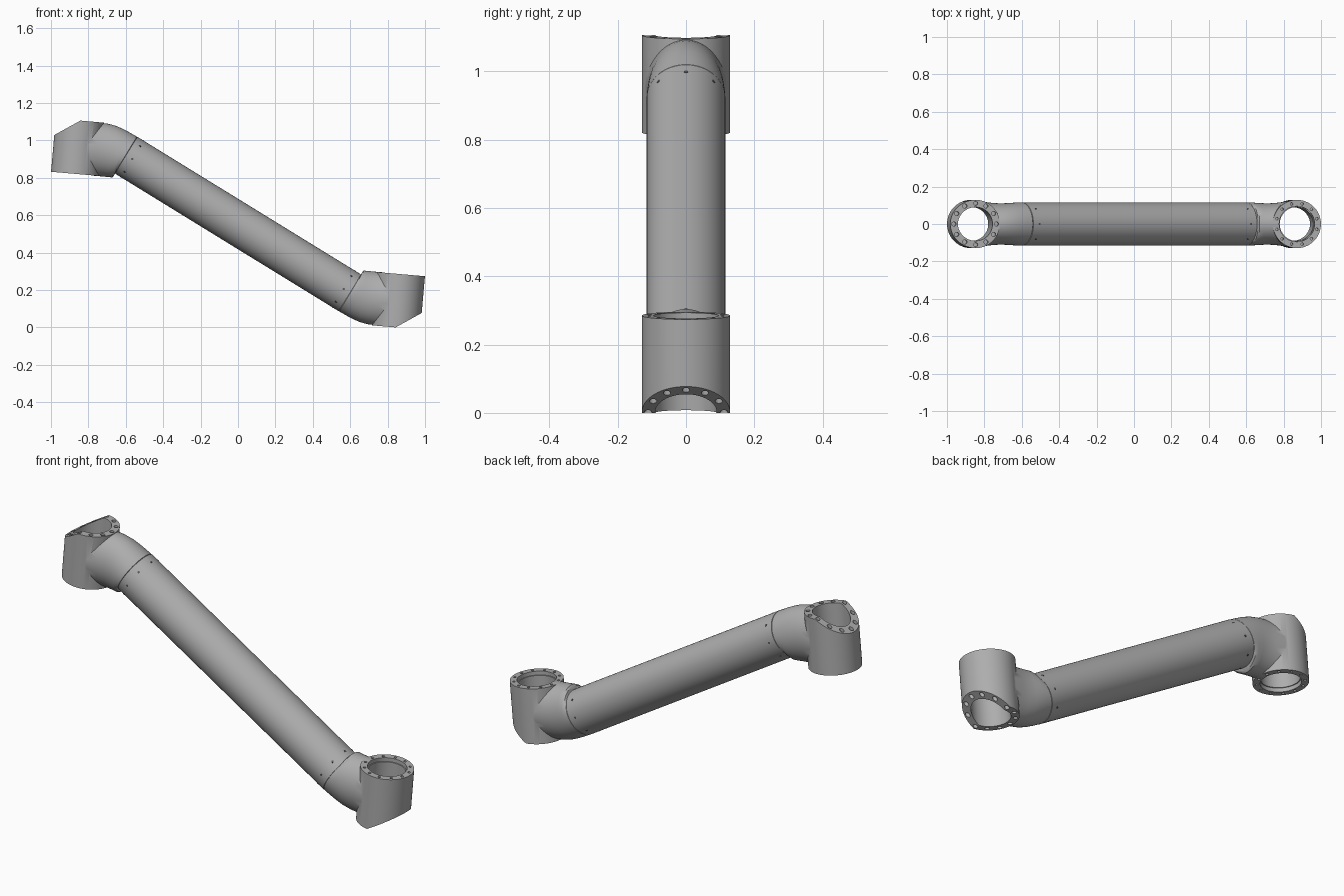
import bpy, bmesh
from math import sin, cos, pi, radians, tau
from mathutils import Vector, Matrix

cube = bpy.data.objects.get("Cube")
if cube:
    bpy.data.objects.remove(cube, do_unlink=True)

MID = 0.553                       # height of the half-turn centre
SLOPE = radians(31.6)             # fall of the tube
ALONG = Vector((cos(SLOPE), 0, -sin(SLOPE)))
ACROSS = Vector((sin(SLOPE), 0, cos(SLOPE)))
SIDE = Vector((0, 1, 0))
UP = Vector((0, 0, 1))
CENTRE = Vector((0, 0, MID))
TUBE_R, TUBE_END = 0.115, 0.702
HEIGHT, OUTER_R, BOLT_R = 0.286, 0.129, 0.111
CHAMFER = 0.68
HOUSING = Matrix.Translation((0.846, 0, 0)) @ Matrix.Rotation(radians(5), 4, 'Y')
HALF_TURN = (Matrix.Translation(CENTRE) @ Matrix.Rotation(pi, 4, 'Y')
             @ Matrix.Translation(-CENTRE))


def material(name, value):
    m = bpy.data.materials.new(name)
    m.use_nodes = True
    colour = (value, value, value, 1)
    m.diffuse_color = colour
    m.node_tree.nodes["Principled BSDF"].inputs["Base Color"].default_value = colour
    return m


grey = material("cast grey", 0.42)
dark = material("screw dark grey", 0.1)


def loft(bm, rings, n=64):
    """Skin elliptical rings given as (centre, half axis, half axis)."""
    loops = [[bm.verts.new(Vector(c) + u * cos(tau * i / n) + v * sin(tau * i / n))
              for i in range(n)] for c, u, v in rings]
    for a, b in zip(loops, loops[1:]):
        for i in range(n):
            j = (i + 1) % n
            bm.faces.new((a[i], a[j], b[j], b[i]))
    bm.faces.new(loops[0][::-1])
    bm.faces.new(loops[-1])


def turned(bm, x, y, profile, n=64):
    """Turn (height, radius) pairs about a vertical line."""
    loft(bm, [((x, y, z), Vector((r, 0, 0)), SIDE * r) for z, r in profile], n)


def finish(name, bm, mat, matrix=None):
    if matrix:
        bm.transform(matrix)
    bmesh.ops.recalc_face_normals(bm, faces=bm.faces)
    mesh = bpy.data.meshes.new(name)
    bm.to_mesh(mesh)
    bm.free()
    mesh.materials.append(mat)
    ob = bpy.data.objects.new(name, mesh)
    bpy.context.collection.objects.link(ob)
    return ob


def combine(ob, other, operation):
    mod = ob.modifiers.new("combine", 'BOOLEAN')
    mod.operation, mod.solver, mod.object = operation, 'EXACT', other
    bpy.context.view_layer.objects.active = ob
    bpy.ops.object.modifier_apply(modifier=mod.name)
    bpy.data.objects.remove(other, do_unlink=True)


def smooth(ob):
    bpy.ops.object.select_all(action='DESELECT')
    ob.select_set(True)
    bpy.context.view_layer.objects.active = ob
    bpy.ops.object.shade_smooth_by_angle(angle=radians(32))


def opposite(ob, name):
    twin = ob.copy()
    twin.data = ob.data.copy()
    twin.data.transform(HALF_TURN)
    twin.name = name
    bpy.context.collection.objects.link(twin)


# Main tube
bm = bmesh.new()
loft(bm, [(CENTRE + ALONG * s, ACROSS * TUBE_R, SIDE * TUBE_R)
          for s in (-TUBE_END, TUBE_END)])
smooth(finish("main_tube", bm, grey))

# Joint housing: upright barrel
bm = bmesh.new()
turned(bm, 0, 0, [(0, OUTER_R), (HEIGHT, OUTER_R)], 96)
lower = finish("lower_joint", bm, grey, HOUSING)

# Elbow blending the tube into the barrel: low x, low z, high x, high z, half width
bm = bmesh.new()
stations = [
    (0.520, 0.103, 0.636, 0.290, 0.110),
    (0.540, 0.091, 0.656, 0.278, 0.110),
    (0.541, 0.086, 0.660, 0.284, 0.115),
    (0.575, 0.066, 0.664, 0.297, 0.115),
    (0.610, 0.047, 0.672, 0.304, 0.114),
    (0.650, 0.029, 0.694, 0.302, 0.112),
    (0.695, 0.017, 0.722, 0.299, 0.110),
    (0.745, 0.011, 0.760, 0.296, 0.112),
    (0.795, 0.007, 0.805, 0.292, 0.118),
    (0.840, 0.004, 0.852, 0.287, 0.122)]
loft(bm, [(((a + c) / 2, 0, (b + d) / 2),
           Vector(((c - a) / 2, 0, (d - b) / 2)), SIDE * w)
          for a, b, c, d, w in stations])
combine(lower, finish("elbow", bm, grey), 'UNION')

# Sloping cut across the outer half of the barrel end
bm = bmesh.new()
outline = [(-0.003, 0), (0.3, 0.3 * CHAMFER), (0.3, -0.2), (-0.003, -0.2)]
face = bm.faces.new([bm.verts.new((x, -0.3, z)) for x, z in outline])
extruded = bmesh.ops.extrude_face_region(bm, geom=[face])["geom"]
bmesh.ops.translate(bm, vec=(0, 0.6, 0),
                    verts=[v for v in extruded if isinstance(v, bmesh.types.BMVert)])
combine(lower, finish("slope_cutter", bm, grey, HOUSING), 'DIFFERENCE')

# Through bore with a shallow recess at the flat face
bm = bmesh.new()
turned(bm, 0, 0, [(-0.1, 0.09), (HEIGHT - 0.02, 0.09),
                  (HEIGHT - 0.02, 0.095), (0.4, 0.095)], 96)
combine(lower, finish("bore_cutter", bm, grey, HOUSING), 'DIFFERENCE')

# Rings of bolt holes in both faces
bm = bmesh.new()
for k in range(12):
    x, y = BOLT_R * cos(tau * k / 12), BOLT_R * sin(tau * k / 12)
    turned(bm, x, y, [(-0.05, 0.011), (max(0, x * CHAMFER) + 0.025, 0.011)], 16)
    x, y = BOLT_R * cos(tau * (k + .5) / 12), BOLT_R * sin(tau * (k + .5) / 12)
    turned(bm, x, y, [(HEIGHT - 0.02, 0.007), (HEIGHT + 0.05, 0.007)], 12)
combine(lower, finish("bolt_hole_cutter", bm, grey, HOUSING), 'DIFFERENCE')

smooth(lower)
opposite(lower, "upper_joint")

# Small screws holding the tube on its joint
bm = bmesh.new()
for k in range(8):
    out = ACROSS * cos(tau * k / 8) + SIDE * sin(tau * k / 8)
    around = ALONG.cross(out)
    base = CENTRE + ALONG * (TUBE_END - 0.038)
    loft(bm, [(base + out * r, ALONG * 0.006, around * 0.006)
              for r in (TUBE_R - 0.004, TUBE_R + 0.001)], 12)
screws = finish("lower_screws", bm, dark)
smooth(screws)
opposite(screws, "upper_screws")
